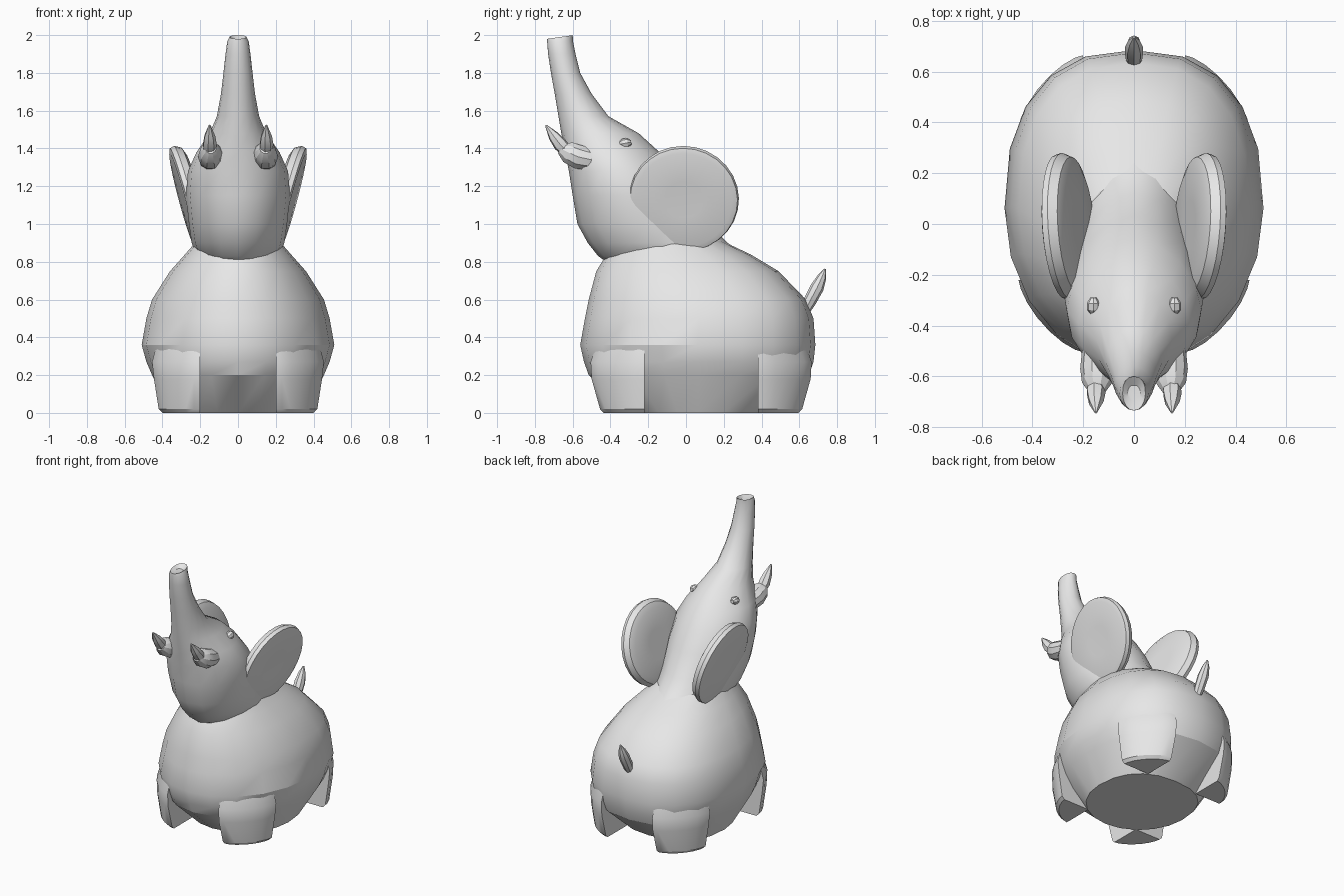
import bpy, bmesh, math
from mathutils import Vector, Matrix

cube = bpy.data.objects.get("Cube")
if cube:
    bpy.data.objects.remove(cube, do_unlink=True)

grey = bpy.data.materials.new("plain grey")
grey.use_nodes = True
grey.diffuse_color = (0.8, 0.8, 0.8, 1)
grey.node_tree.nodes["Principled BSDF"].inputs["Base Color"].default_value = (0.8, 0.8, 0.8, 1)


def loft(name, rings, angle=30):
    """Skin a list of equal-length point rings, capping both ends."""
    bm = bmesh.new()
    rows = [[bm.verts.new(p) for p in ring] for ring in rings]
    n = len(rows[0])
    for a, b in zip(rows, rows[1:]):
        for i in range(n):
            j = (i + 1) % n
            bm.faces.new((a[i], a[j], b[j], b[i]))
    bm.faces.new(rows[0][::-1])
    bm.faces.new(rows[-1])
    bmesh.ops.recalc_face_normals(bm, faces=bm.faces)
    mesh = bpy.data.meshes.new(name)
    bm.to_mesh(mesh)
    bm.free()
    mesh.materials.append(grey)
    ob = bpy.data.objects.new(name, mesh)
    bpy.context.collection.objects.link(ob)
    bpy.ops.object.select_all(action='DESELECT')
    ob.select_set(True)
    bpy.context.view_layer.objects.active = ob
    bpy.ops.object.shade_smooth_by_angle(angle=math.radians(angle))


def egg(z, half, front, back, n=20, back_power=2.4, tilt=0.0):
    """Level ring from its half width and its front and back y."""
    mid, depth = (front + back) / 2, (back - front) / 2
    pts = []
    for i in range(n):
        a = 2 * math.pi * i / n
        c, s = math.cos(a), math.sin(a)
        e = 2 / (back_power if s > 0 else 2.0)
        x = math.copysign(abs(c) ** e, c) * half
        y = math.copysign(abs(s) ** e, s) * depth
        pts.append(Vector((x, mid + y, z + tilt * s)))
    return pts


def wedge(side, end, z, x, y, rx, ry, power):
    """Quarter-round ring: an inner corner at (x, y) and an arc facing outwards."""
    pts = [Vector((side * x, y, z))]
    for i in range(8):
        t = math.pi / 2 * i / 7
        pts.append(Vector((side * (x + rx * math.cos(t) ** (2 / power)),
                           y + end * ry * max(math.sin(t), 0) ** (2 / power), z)))
    return pts


def spike(name, x, path, n=8):
    """Tapered tube along (y, z, radius) points at a fixed x."""
    rings = []
    for k, (y, z, r) in enumerate(path):
        a, b = path[max(k - 1, 0)], path[min(k + 1, len(path) - 1)]
        d = Vector((0, b[0] - a[0], b[1] - a[1])).normalized()
        side = Vector((1, 0, 0))
        up = d.cross(side)
        rings.append([Vector((x, y, z)) + side * (math.cos(t) * r) + up * (math.sin(t) * r)
                      for t in (2 * math.pi * i / n for i in range(n))])
    loft(name, rings)


# Body: sloping round base with a hard rim, widest low down, narrowing to the shoulders
loft("body", [egg(*r) for r in (
    (0.0, 0.35, -0.29, 0.42),
    (0.2, 0.455, -0.515, 0.65),
    (0.27, 0.485, -0.54, 0.675),
    (0.36, 0.51, -0.56, 0.685),
    (0.5, 0.485, -0.535, 0.675),
    (0.6, 0.455, -0.515, 0.635),
    (0.75, 0.36, -0.475, 0.49),
    (0.84, 0.28, -0.42, 0.34),
    (0.92, 0.21, -0.36, 0.17))], 25)

# Head sweeping up into the raised trunk, with a dimple at its tip
head = [egg(*r, n=16, back_power=1.8) for r in (
    (0.805, 0.19, -0.43, 0.38),
    (0.83, 0.22, -0.465, 0.33),
    (0.9, 0.245, -0.52, 0.22),
    (1.0, 0.26, -0.575, 0.12),
    (1.15, 0.275, -0.60, 0.03),
    (1.28, 0.265, -0.62, -0.06),
    (1.38, 0.22, -0.64, -0.14),
    (1.48, 0.15, -0.66, -0.25),
    (1.57, 0.112, -0.675, -0.41),
    (1.69, 0.09, -0.695, -0.5),
    (1.8, 0.077, -0.715, -0.56),
    (1.9, 0.066, -0.73, -0.585),
    (1.965, 0.057, -0.735, -0.598))]
head.append(egg(1.99, 0.045, -0.735, -0.6, n=16, tilt=0.01))
head.append(egg(1.975, 0.025, -0.70, -0.635, n=16))
loft("head_and_trunk", head)

# Parts that come in pairs
for s, side in ((1, "left"), (-1, "right")):
    # Stubby legs under the corners of the body, flush with its outline
    for place, end, y in (("front", -1, -0.22), ("back", 1, 0.38)):
        loft(f"{place}_{side}_leg", [
            wedge(s, end, z, 0.2, y, rx, ry, power) for z, rx, ry, power in (
                (0.0, 0.2, 0.215, 1.6),
                (0.02, 0.22, 0.235, 1.6),
                (0.18, 0.245, 0.28, 1.5),
                (0.27, 0.255, 0.285, 1.45),
                (0.4, 0.22, 0.24, 1.3))])

    # Round ear, leaning outwards at the top: (radius, offset along its axis)
    place = (Matrix.Translation((0.264, -0.01, 1.135))
             @ Matrix.Rotation(math.radians(-4), 4, 'Z')
             @ Matrix.Rotation(math.radians(15), 4, 'Y'))
    rings = []
    for r, off in ((0.1, -0.05), (0.23, -0.05), (0.27, -0.035), (0.288, 0.0),
                   (0.282, 0.025), (0.255, 0.033), (0.1, 0.028)):
        ring = []
        for i in range(28):
            t = 2 * math.pi * i / 28
            p = place @ Vector((off, r * 1.01 * math.cos(t), r * math.sin(t)))
            ring.append(Vector((s * p.x, p.y, p.z)))
        rings.append(ring)
    loft(f"{side}_ear", rings)

    # Tusk in a rounded socket
    spike(f"{side}_tusk_socket", s * 0.145,
          ((-0.50, 1.34, 0.06), (-0.57, 1.355, 0.067), (-0.625, 1.38, 0.06), (-0.665, 1.40, 0.03)), 10)
    spike(f"{side}_tusk", s * 0.15,
          ((-0.62, 1.375, 0.03), (-0.665, 1.42, 0.038), (-0.70, 1.465, 0.03), (-0.742, 1.523, 0.005)), 7)

    # Small bead eye
    spike(f"{side}_eye", s * 0.16,
          ((-0.355, 1.42, 0.012), (-0.335, 1.425, 0.026), (-0.31, 1.43, 0.026), (-0.29, 1.432, 0.012)), 8)

# Short upturned tail
spike("tail", 0, ((0.61, 0.50, 0.02), (0.655, 0.59, 0.034), (0.695, 0.665, 0.036),
                  (0.72, 0.72, 0.024), (0.736, 0.762, 0.005)), 8)
